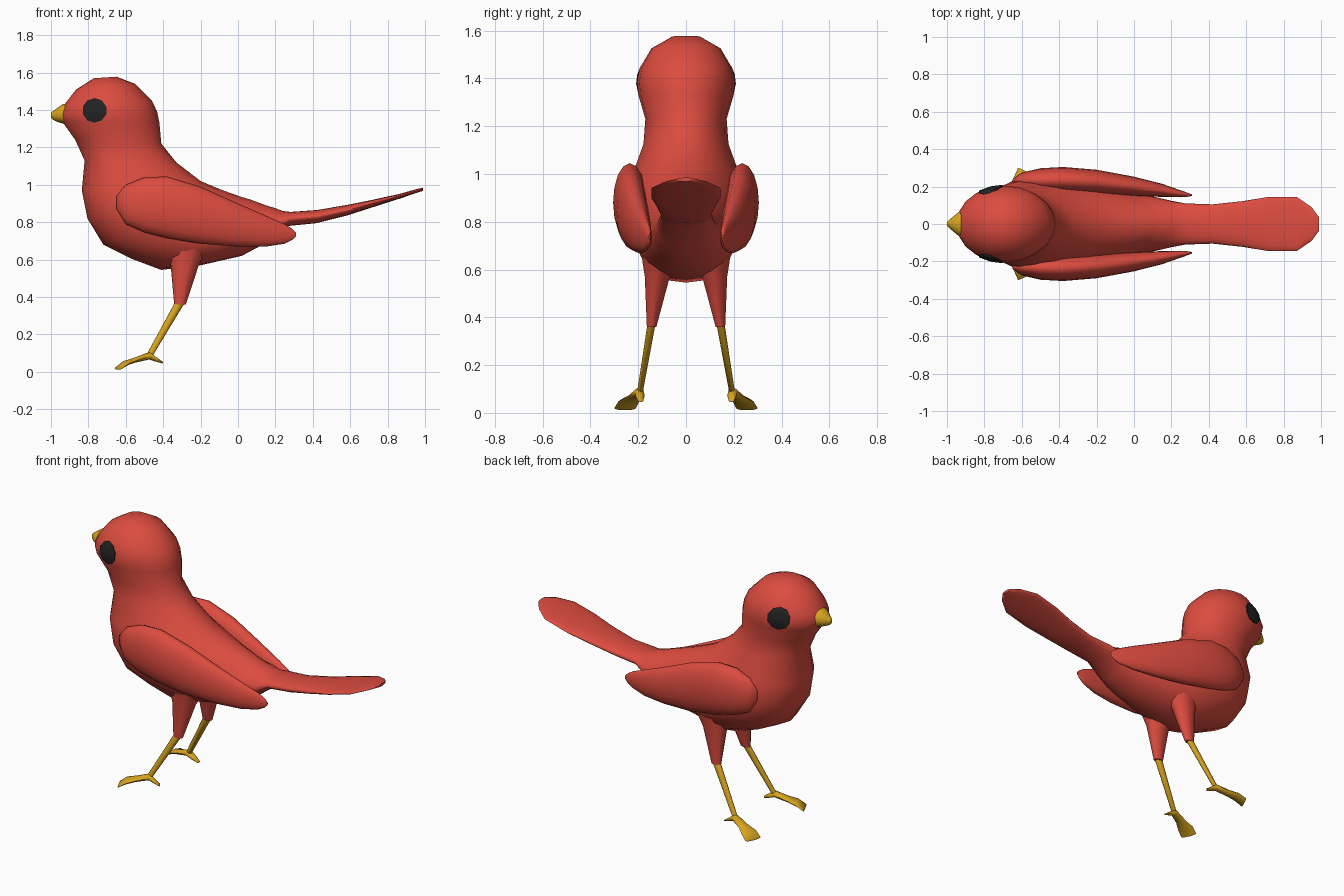
import bpy, bmesh, math
from mathutils import Vector
from mathutils.bvhtree import BVHTree

if "Cube" in bpy.data.objects:
    bpy.data.objects.remove(bpy.data.objects["Cube"])


def material(name, colour):
    m = bpy.data.materials.new(name)
    m.diffuse_color = (*colour, 1)
    m.use_nodes = True
    m.node_tree.nodes["Principled BSDF"].inputs["Base Color"].default_value = m.diffuse_color
    return m


RED = material("red feathers", (0.72, 0.072, 0.05))
YELLOW = material("yellow horn", (0.68, 0.37, 0.014))
BLACK = material("black eye", (0.016, 0.016, 0.016))


def finish(name, bm, mat):
    bmesh.ops.recalc_face_normals(bm, faces=bm.faces)
    mesh = bpy.data.meshes.new(name)
    bm.to_mesh(mesh)
    bm.free()
    mesh.materials.append(mat)
    ob = bpy.data.objects.new(name, mesh)
    bpy.context.collection.objects.link(ob)
    bpy.ops.object.select_all(action='DESELECT')
    ob.select_set(True)
    bpy.context.view_layer.objects.active = ob
    bpy.ops.object.shade_smooth_by_angle(angle=math.radians(60))
    return ob


def ring(centre, u, v, sides, egg=0.0):
    """Ellipse with half axes u and v; egg widens it towards +u."""
    pts = []
    for i in range(sides):
        t = 2 * math.pi * i / sides
        c, s = math.cos(t), math.sin(t)
        pts.append(Vector(centre) + Vector(u) * c + Vector(v) * (s * (1 + egg * c)))
    return pts


def loft(name, rings, mat):
    bm = bmesh.new()
    rows = [[bm.verts.new(p) for p in r] for r in rings]
    n = len(rows[0])
    for a, b in zip(rows, rows[1:]):
        for i in range(n):
            j = (i + 1) % n
            bm.faces.new((a[i], a[j], b[j], b[i]))
    bm.faces.new(rows[0])
    bm.faces.new(rows[-1])
    return finish(name, bm, mat)


# Head, body and tail: front/belly point, back point, half width, egg
BODY = [
    (-.77, 1.57, -.65, 1.578, .06, 0),
    (-.865, 1.51, -.55, 1.54, .145, 0),
    (-.928, 1.43, -.46, 1.45, .195, 0),
    (-.95, 1.38, -.432, 1.39, .205, 0),
    (-.938, 1.335, -.42, 1.33, .20, 0),
    (-.87, 1.24, -.41, 1.22, .17, 0),
    (-.82, 1.13, -.33, 1.12, .178, .1),
    (-.835, .97, -.20, 1.02, .225, .2),
    (-.805, .82, -.08, .97, .245, .25),
    (-.72, .68, .02, .935, .235, .25),
    (-.57, .605, .07, .92, .215, .2),
    (-.41, .545, .11, .905, .195, .15),
    (-.20, .57, .15, .89, .17, .1),
    (.02, .62, .20, .875, .145, 0),
    (.15, .69, .24, .86, .125, 0),
    (.27, .78, .28, .855, .11, 0),
    (.42, .795, .42, .865, .105, 0),
    (.58, .835, .58, .892, .122, 0),
    (.72, .88, .72, .92, .145, 0),
    (.87, .928, .87, .953, .145, 0),
    (.95, .955, .95, .976, .09, 0),
    (.99, .968, .99, .985, .035, 0),
]
rings = []
for fx, fz, bx, bz, w, egg in BODY:
    rings.append(ring(((fx + bx) / 2, 0, (fz + bz) / 2),
                      ((fx - bx) / 2, 0, (fz - bz) / 2), (0, w, 0), 20, egg))
body = loft("body", rings, RED)
surface = BVHTree.FromPolygons([v.co.copy() for v in body.data.vertices],
                               [tuple(p.vertices) for p in body.data.polygons])

# Beak: x, z centre, half width, half height
BEAK = [(-.90, 1.38, .07, .052), (-.935, 1.38, .066, .053),
        (-.97, 1.373, .037, .035), (-.992, 1.371, .018, .021), (-1.0, 1.372, .008, .012)]
loft("beak", [ring((x, 0, z), (0, 0, h), (0, w, 0), 12) for x, z, w, h in BEAK], YELLOW)

# Wing: x, top z, bottom z, inner y, outer y
WING = [(-.65, .94, .87, .225, .24), (-.60, 1.0, .79, .19, .275),
        (-.50, 1.04, .745, .17, .298), (-.38, 1.045, .715, .165, .305),
        (-.20, .99, .685, .16, .29), (0, .90, .67, .15, .253),
        (.15, .835, .67, .145, .215), (.25, .79, .685, .143, .18),
        (.29, .765, .705, .146, .166), (.31, .745, .725, .15, .158)]
# Foot from hind toe to front edge: x, y, z, half width, half thickness
FOOT = [(-.405, .19, .05, .012, .005), (-.44, .192, .068, .02, .013),
        (-.475, .195, .086, .022, .02), (-.55, .22, .063, .032, .014),
        (-.60, .24, .047, .048, .014), (-.64, .255, .019, .05, .008)]

for s, side in ((-1, "right"), (1, "left")):
    loft(side + "_wing",
         [ring((x, s * (a + b) / 2, (t + u) / 2), (0, 0, (t - u) / 2),
               (0, (b - a) / 2, 0), 16) for x, t, u, a, b in WING], RED)
    # Thigh and shin taper towards the ankle
    loft(side + "_thigh",
         [ring((x, s * y, z), (rx, 0, 0), (0, ry, 0), 10) for x, y, z, rx, ry in
          ((-.27, .115, .66, .11, .075), (-.285, .12, .57, .075, .055),
           (-.31, .144, .36, .031, .021))], RED)
    loft(side + "_shin",
         [ring((x, s * y, z), (rx, 0, 0), (0, ry, 0), 8) for x, y, z, rx, ry in
          ((-.308, .144, .375, .027, .017), (-.475, .193, .085, .018, .012))], YELLOW)
    loft(side + "_foot",
         [ring((x, s * y, z), (.41 * w, s * .91 * w, 0), (0, 0, h), 8)
          for x, y, z, w, h in FOOT], YELLOW)

    # Eye: thin round plate laid on the head
    bm = bmesh.new()

    def on_head(r, t):
        x, z = -.765 + r * math.cos(t), 1.398 + r * math.sin(t)
        hit = surface.ray_cast(Vector((x, s, z)), Vector((0, -s, 0)))[0]
        return bm.verts.new(hit + Vector((-.002, s * .006, 0)))

    mid = on_head(0, 0)
    rows = [[on_head(r, 2 * math.pi * (i + .5) / 10) for i in range(10)]
            for r in (.022, .044, .066)]
    for i in range(10):
        j = (i + 1) % 10
        bm.faces.new((mid, rows[0][i], rows[0][j]))
        for a, b in zip(rows, rows[1:]):
            bm.faces.new((a[i], b[i], b[j], a[j]))
    bmesh.ops.recalc_face_normals(bm, faces=bm.faces)
    if sum(f.normal.y for f in bm.faces) * s < 0:
        bmesh.ops.reverse_faces(bm, faces=bm.faces)
    # Rim skirt down into the head
    rim = [e for e in bm.edges if e.is_boundary]
    skirt = bmesh.ops.extrude_edge_only(bm, edges=rim)["geom"]
    for v in skirt:
        if isinstance(v, bmesh.types.BMVert):
            v.co.y -= s * .009
    finish(side + "_eye", bm, BLACK)
